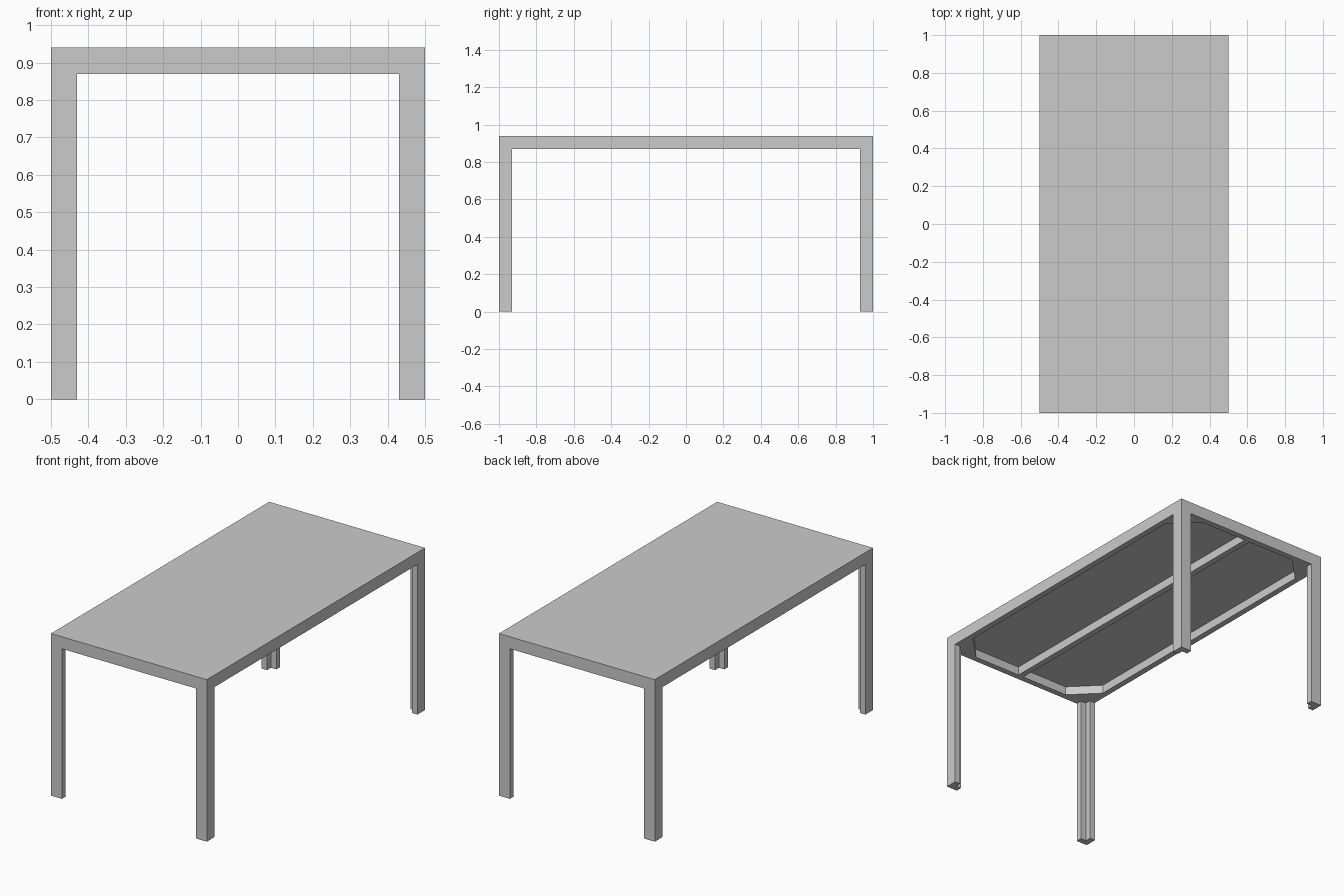
import bpy, bmesh

if "Cube" in bpy.data.objects:
    bpy.data.objects.remove(bpy.data.objects["Cube"])

W, D, H = 0.5, 1.0, 0.94      # half width, half depth, height
RAIL_Z, TOP_Z = 0.87, 0.92    # underside of rails, underside of top
T = 0.035                     # wall thickness of rails and angle legs
LEG = 0.07


def prism(name, outline, z0, z1):
    """Extrude a flat outline from z0 to z1."""
    bm = bmesh.new()
    face = bm.faces.new([bm.verts.new((x, y, z0)) for x, y in outline])
    ext = bmesh.ops.extrude_face_region(bm, geom=[face])
    verts = [v for v in ext["geom"] if isinstance(v, bmesh.types.BMVert)]
    bmesh.ops.translate(bm, verts=verts, vec=(0, 0, z1 - z0))
    bmesh.ops.recalc_face_normals(bm, faces=bm.faces)
    mesh = bpy.data.meshes.new(name)
    bm.to_mesh(mesh)
    bm.free()
    ob = bpy.data.objects.new(name, mesh)
    bpy.context.collection.objects.link(ob)
    return ob


def box(name, x0, x1, y0, y1, z0, z1):
    return prism(name, [(x0, y0), (x1, y0), (x1, y1), (x0, y1)], z0, z1)


# Table top
box("table_top", -W, W, -D, D, TOP_Z, H)

# Rails around the edge and the middle stretcher
for s, side in ((-1, "left"), (1, "right")):
    a, b = sorted((s * W, s * (W - T)))
    box(side + "_rail", a, b, -D, D, RAIL_Z, TOP_Z)
for s, side in ((-1, "front"), (1, "back")):
    a, b = sorted((s * D, s * (D - T)))
    box(side + "_rail", -W + T, W - T, a, b, RAIL_Z, TOP_Z)
box("middle_stretcher", -T / 2, T / 2, -D + T, D - T, RAIL_Z, TOP_Z)

# Angle-section legs and corner blocks
leg = [(0, 0), (LEG, 0), (LEG, T), (T, T), (T, LEG), (0, LEG)]
block = [(T, T), (0.18, T), (T, 0.18)]
for sx, xn in ((-1, "left"), (1, "right")):
    for sy, yn in ((-1, "front"), (1, "back")):
        def place(pts):
            return [(sx * (W - x), sy * (D - y)) for x, y in pts]
        prism(f"{yn}_{xn}_leg", place(leg), 0, RAIL_Z)
        prism(f"{yn}_{xn}_corner_block", place(block), RAIL_Z, TOP_Z)
